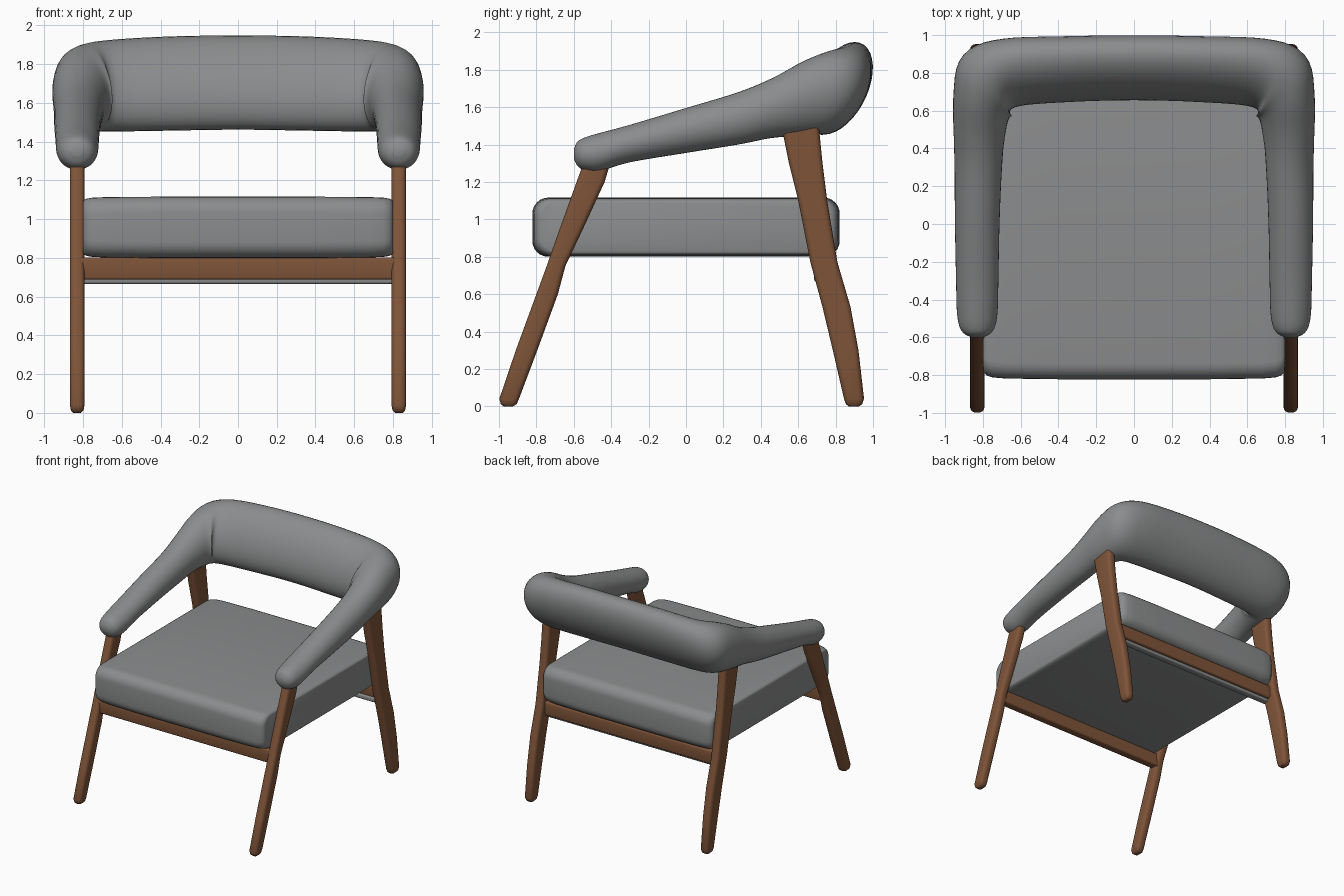
import bpy
import bmesh
from math import sin, cos, pi, radians
from mathutils import Vector

cube = bpy.data.objects.get("Cube")
if cube:
    bpy.data.objects.remove(cube, do_unlink=True)


def make_material(name, rgb):
    m = bpy.data.materials.new(name)
    m.use_nodes = True
    m.diffuse_color = (*rgb, 1)
    node = next(n for n in m.node_tree.nodes if n.type == 'BSDF_PRINCIPLED')
    node.inputs["Base Color"].default_value = (*rgb, 1)
    node.inputs["Roughness"].default_value = 0.7
    return m


grey = make_material("grey_fabric", (0.26, 0.264, 0.268))
brown = make_material("brown_wood", (0.21, 0.088, 0.04))


def loft(name, rings, material, mirror=False):
    """Skin a list of equal-length point rings and cap both ends."""
    bm = bmesh.new()
    loops = [[bm.verts.new(p) for p in ring] for ring in rings]
    n = len(loops[0])
    for a, b in zip(loops, loops[1:]):
        for i in range(n):
            j = (i + 1) % n
            bm.faces.new((a[i], a[j], b[j], b[i]))
    bm.faces.new(loops[0])
    bm.faces.new(loops[-1])
    bmesh.ops.recalc_face_normals(bm, faces=bm.faces)
    mesh = bpy.data.meshes.new(name)
    bm.to_mesh(mesh)
    bm.free()
    mesh.materials.append(material)
    obj = bpy.data.objects.new(name, mesh)
    bpy.context.collection.objects.link(obj)
    bpy.ops.object.select_all(action='DESELECT')
    obj.select_set(True)
    bpy.context.view_layer.objects.active = obj
    bpy.ops.object.shade_smooth_by_angle(angle=radians(40))
    if mirror:
        obj.modifiers.new("Mirror", 'MIRROR')
    return obj


def rounded_rect(hu, hv, r, steps=6):
    """Rounded rectangle outline as (u, v) pairs."""
    pts = []
    for k, (su, sv) in enumerate([(1, 1), (-1, 1), (-1, -1), (1, -1)]):
        for i in range(steps + 1):
            a = (k + i / steps) * pi / 2
            pts.append((su * (hu - r) + r * cos(a), sv * (hv - r) + r * sin(a)))
    return pts


def spline(stations, steps):
    """Catmull-Rom interpolation of every number in the stations."""
    out = []
    last = len(stations) - 1
    for i in range(last):
        p0, p1 = stations[max(i - 1, 0)], stations[i]
        p2, p3 = stations[i + 1], stations[min(i + 2, last)]
        for k in range(steps):
            t = k / steps
            out.append([b + 0.5 * t * (c - a + t * (2 * a - 5 * b + 4 * c - d
                        + t * (3 * (b - c) + d - a)))
                        for a, b, c, d in zip(p0, p1, p2, p3)])
    out.append(list(stations[-1]))
    return out


# Padded arm and back roll: x, y, z, half height, half width, heading, lean
half = [
    (0.83, -0.60, 1.35, 0.025, 0.03, 0, 0),
    (0.83, -0.58, 1.35, 0.065, 0.07, 0, 0),
    (0.83, -0.54, 1.35, 0.088, 0.095, 0, 0),
    (0.83, -0.46, 1.36, 0.102, 0.108, 0, 0),
    (0.83, -0.30, 1.405, 0.10, 0.112, 0, 0),
    (0.83, 0.00, 1.475, 0.12, 0.118, 0, 0),
    (0.825, 0.28, 1.54, 0.14, 0.125, 0, 0),
    (0.82, 0.46, 1.595, 0.16, 0.135, 5, 0.01),
    (0.81, 0.62, 1.645, 0.20, 0.158, 25, 0.03),
    (0.775, 0.735, 1.675, 0.222, 0.20, 52, 0.05),
    (0.66, 0.80, 1.688, 0.236, 0.17, 80, 0.07),
    (0.35, 0.82, 1.70, 0.243, 0.158, 88, 0.075),
    (0, 0.827, 1.705, 0.243, 0.155, 90, 0.075),
]
path = half + [(-s[0], *s[1:5], 180 - s[5], s[6]) for s in reversed(half[:-1])]
rings = []
for x, y, z, h, w, heading, lean in spline(path, 5):
    out = Vector((cos(radians(heading)), sin(radians(heading)), 0))
    rings.append([Vector((x, y, z)) + out * (w * cos(a) + lean * sin(a))
                  + Vector((0, 0, h * sin(a)))
                  for a in (i * 2 * pi / 36 for i in range(36))])
loft("arm_and_back_roll", rings, grey)

# Seat cushion, lofted across x with rounded sides and a slight bulge
sides = [(0.80, 0.05), (0.796, 0.035), (0.78, 0.02), (0.75, 0.01), (0.68, 0.004), (0.4, 0)]
sections = sides + [(-x, inset) for x, inset in reversed(sides)]
loft("seat_cushion",
     [[(x, u, 0.958 + v) for u, v in
       rounded_rect(0.822 - inset, 0.158 - inset * 0.5, 0.085)]
      for x, inset in sections], grey)


def leg(name, levels):
    """Tapered leg; each level is z, front y, back y, half thickness."""
    rings = []
    for z, y0, y1, t in levels:
        outline = rounded_rect(t, (y1 - y0) / 2, t * 0.75, 4)
        rings.append([(0.83 + u, (y0 + y1) / 2 + v, z) for u, v in outline])
    loft(name, rings, brown, mirror=True)


leg("front_legs", [
    (0, -0.975, -0.925, 0.02), (0.012, -0.99, -0.905, 0.032),
    (0.04, -0.998, -0.893, 0.038), (0.3, -0.91, -0.795, 0.038),
    (0.6, -0.80, -0.685, 0.038), (0.75, -0.745, -0.645, 0.038),
    (0.95, -0.675, -0.55, 0.038), (1.2, -0.585, -0.435, 0.038),
    (1.35, -0.53, -0.39, 0.038)])
leg("back_legs", [
    (0, 0.87, 0.925, 0.02), (0.012, 0.855, 0.942, 0.032),
    (0.04, 0.845, 0.952, 0.038), (0.3, 0.785, 0.922, 0.038),
    (0.53, 0.73, 0.88, 0.038), (0.77, 0.665, 0.81, 0.038),
    (1.1, 0.60, 0.755, 0.038), (1.3, 0.55, 0.73, 0.038),
    (1.55, 0.50, 0.705, 0.038)])


def rail(name, y, z, hy, hz, material):
    loft(name, [[(x, y + u, z + v) for u, v in rounded_rect(hy, hz, 0.012, 3)]
                for x in (-0.81, 0.81)], material)


# Cross rails under the seat, with a fabric strip below the back one
rail("front_rail", -0.695, 0.745, 0.035, 0.057, brown)
rail("back_rail", 0.735, 0.745, 0.035, 0.057, brown)
rail("back_fabric_strip", 0.715, 0.685, 0.03, 0.02, grey)
